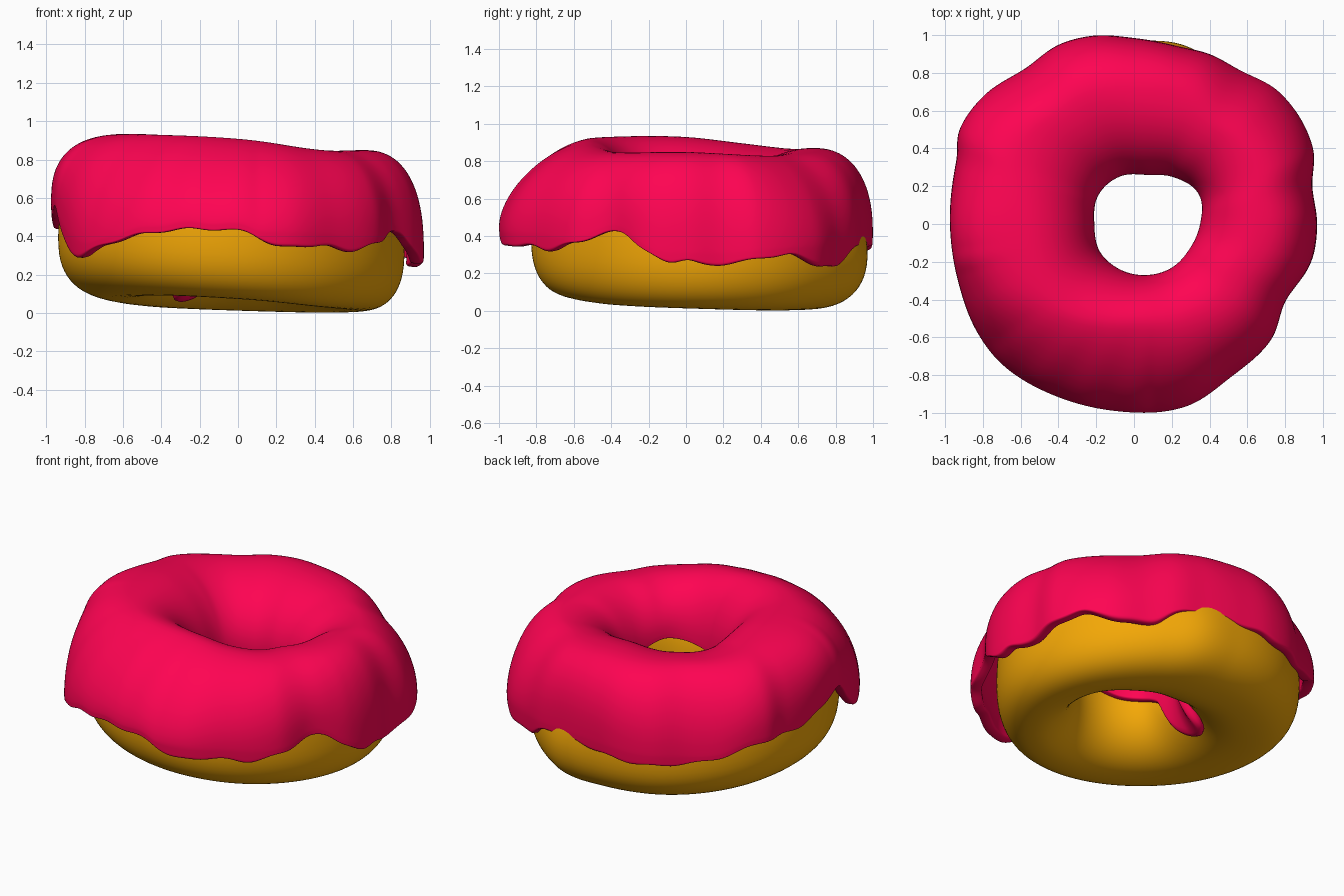
import bpy, math
from math import sin, cos, pi

if "Cube" in bpy.data.objects:
    bpy.data.objects.remove(bpy.data.objects["Cube"])

HOLE = (0.07, 0.0)
DOUGH_C = (-0.03, 0.07)


def loop(*pairs):
    """Smooth periodic curve through (degrees, value) pairs."""
    pts = list(pairs)
    p = [(a - 360, v) for a, v in pts[-2:]] + pts + [(a + 360, v) for a, v in pts[:3]]

    def f(deg):
        deg %= 360
        for k in range(1, len(p) - 2):
            (x0, y0), (x1, y1), (x2, y2), (x3, y3) = p[k - 1:k + 3]
            if x1 <= deg <= x2:
                h = x2 - x1
                s = (deg - x1) / h
                m1, m2 = h * (y2 - y0) / (x2 - x0), h * (y3 - y1) / (x3 - x1)
                return ((2*s**3 - 3*s*s + 1) * y1 + (s**3 - 2*s*s + s) * m1
                        + (3*s*s - 2*s**3) * y2 + (s**3 - s*s) * m2)
    return f


def power(v, n):
    return math.copysign(abs(v) ** (2 / n), v)


def ring(name, section, steps, closed, colour, thickness=0):
    """Sweep a varying cross-section of (x, y, z) points round the z axis."""
    rows = [section(360 * i / steps) for i in range(steps)]
    m = len(rows[0])
    faces = []
    for i in range(steps):
        k = (i + 1) % steps
        for j in range(m if closed else m - 1):
            l = (j + 1) % m
            faces.append((i * m + j, k * m + j, k * m + l, i * m + l))
    me = bpy.data.meshes.new(name)
    me.from_pydata([p for r in rows for p in r], [], faces)
    me.polygons.foreach_set("use_smooth", [True] * len(me.polygons))
    ob = bpy.data.objects.new(name, me)
    bpy.context.collection.objects.link(ob)
    mat = bpy.data.materials.new(name)
    mat.diffuse_color = colour
    mat.use_nodes = True
    mat.node_tree.nodes["Principled BSDF"].inputs["Base Color"].default_value = mat.diffuse_color
    me.materials.append(mat)
    if thickness:
        s = ob.modifiers.new("Thickness", 'SOLIDIFY')
        s.thickness, s.offset = thickness, -1
    s = ob.modifiers.new("Smooth", 'SUBSURF')
    s.levels = s.render_levels = 1
    return ob


# Shared hole outline, measured from the hole centre
hole = loop((0, .28), (30, .315), (60, .285), (90, .26), (120, .29), (150, .30), (180, .28),
            (210, .29), (240, .28), (270, .27), (300, .265), (330, .26))

# Dough outline, low bulge at the back and slightly tilted underside
dough_r = loop((0, .90), (45, .89), (70, .87), (85, .88), (110, .90), (140, .90),
               (180, .91), (225, .91), (270, .90), (315, .87))
bulge = loop((0, 0), (45, .01), (58, .03), (72, .06), (88, .02), (110, 0), (180, 0), (270, 0))
dough_base = loop((0, .01), (45, .0), (90, .01), (135, .03), (180, .07),
                  (225, .09), (270, .07), (315, .03))


def dough_section(deg):
    c, s = cos(math.radians(deg)), sin(math.radians(deg))
    ri, zb = hole(deg) + .03, dough_base(deg)
    a = (HOLE[0] + ri * c, HOLE[1] + ri * s)
    pts = []
    for j in range(32):
        u = 2 * pi * j / 32
        ro = dough_r(deg) + bulge(deg) * min(1, max(0, 1 - 2 * sin(u)))
        b = (DOUGH_C[0] + ro * c, DOUGH_C[1] + ro * s)
        n = 2.5 if cos(u) > 0 else 2.0
        t = .5 + .5 * power(cos(u), n)
        zc = zb + .32
        z = zc + power(sin(u), n) * (.77 - zc if sin(u) > 0 else .32)
        pts.append((a[0] + (b[0] - a[0]) * t, a[1] + (b[1] - a[1]) * t, z))
    return pts


# Icing outline, dripping hem, top height and shoulder shape
icing_r = loop((0, .97), (12, .965), (23, 1.03), (42, 1.04), (55, .99), (66, .985), (76, .97),
               (90, .985), (102, 1.02), (113, 1.03), (125, 1.005), (139, 1.045), (152, 1.05),
               (160, 1.0), (180, .975), (198, .98), (215, 1.01), (227, 1.02), (247, 1.0),
               (264, .995), (286, 1.005), (302, .96), (320, .95), (333, .90), (348, .96))
hem = loop((0, .27), (6, .24), (18, .26), (32, .30), (38, .27), (48, .23), (57, .24), (64, .31),
           (76, .36), (95, .34), (115, .32), (130, .35), (150, .45), (167, .44), (180, .49),
           (191, .55), (200, .42), (209, .29), (220, .32), (232, .38), (250, .43), (272, .42),
           (283, .34), (297, .35), (308, .32), (320, .36), (338, .42), (346, .32), (354, .26))
inner_hem = loop((0, .48), (60, .45), (100, .40), (118, .26), (133, .08), (145, .04), (157, .06),
                 (172, .16), (190, .36), (240, .44), (315, .54))
top_z = loop((0, .85), (45, .83), (90, .87), (135, .87), (180, .93), (225, .93),
             (270, .905), (315, .85))
widest = loop((0, .32), (45, .36), (90, .42), (135, .40), (165, .5), (185, .6), (205, .45),
              (225, .36), (270, .43), (315, .40))
shoulder = loop((0, 2.4), (45, 1.7), (75, 2.5), (90, 2.4), (135, 2.0), (165, 2.4), (185, 2.5),
                (205, 2.2), (225, 1.75), (255, 1.6), (280, 1.65), (320, 2.1))
crest = loop((0, .5), (45, .5), (90, .56), (135, .6), (180, .5), (225, .45), (270, .35),
             (315, .44))


def icing_section(deg):
    c, s = cos(math.radians(deg)), sin(math.radians(deg))
    ri, ro = hole(deg), icing_r(deg)
    a = (HOLE[0] + ri * c, HOLE[1] + ri * s)
    b = (ro * c, ro * s)
    w = math.hypot(b[0] - a[0], b[1] - a[1])
    ze = hem(deg) + .008 * sin(math.radians(23 * deg))
    zi, zt, n, tc = inner_hem(deg), top_z(deg), shoulder(deg), crest(deg)
    zo, zn = max(widest(deg), ze + .04), max(.50, zi + .03)
    prof = []
    # outer skirt
    for j in range(5):
        z = ze + (zo - ze) * j / 5
        prof.append((1 - .2 * (zo - z) ** 1.5 / w, z))
    # rounded top
    for j in range(25):
        u = pi * j / 24
        if cos(u) >= 0:
            prof.append((tc + (1 - tc) * power(cos(u), n), zo + (zt - zo) * power(sin(u), n)))
        else:
            prof.append((tc + tc * power(cos(u), 2), zn + (zt - zn) * sin(u)))
    # inner skirt and the long drip inside the hole
    for j in range(1, 8):
        z = zn + (zi - zn) * j / 7
        d = min(1, max(0, (.38 - z) / .36))
        prof.append((.25 * (1 - (1 - d * d) ** .5), z))
    return [(a[0] + (b[0] - a[0]) * t, a[1] + (b[1] - a[1]) * t, z) for t, z in prof]


ring("dough", dough_section, 96, True, (.90, .39, .002, 1))
ring("icing", icing_section, 180, False, (1.0, .001, .085, 1), .065)
